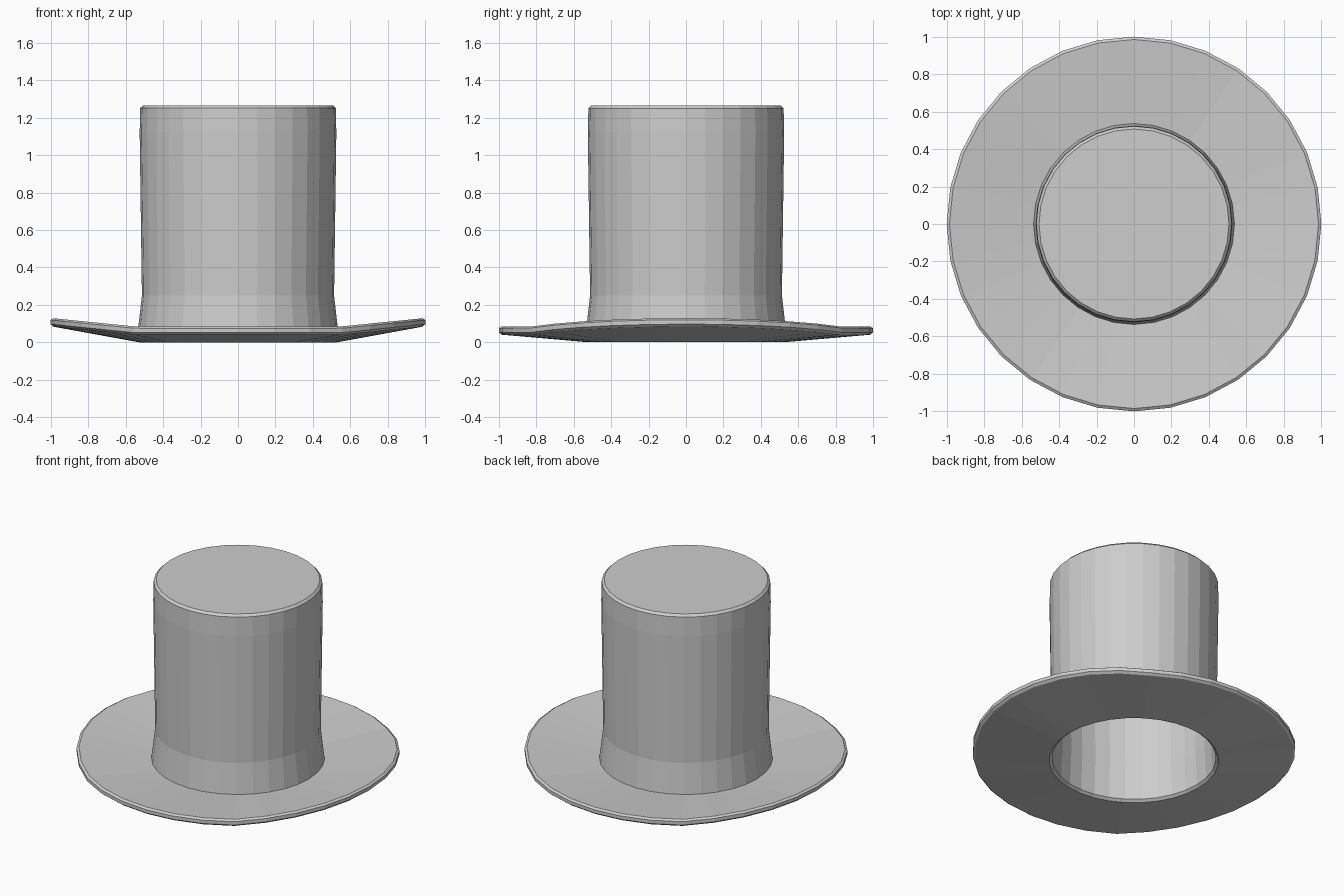
import bpy
import bmesh
from math import sin, cos, pi

SIDES = 32

if "Cube" in bpy.data.objects:
    bpy.data.objects.remove(bpy.data.objects["Cube"], do_unlink=True)

felt = bpy.data.materials.new("grey_felt")
felt.use_nodes = True
colour = (0.61, 0.61, 0.61, 1)
felt.diffuse_color = colour
felt.node_tree.nodes["Principled BSDF"].inputs["Base Color"].default_value = colour


def lathe(name, profile, closed=False, lift=lambda x: 0):
    """Turn an (r, z) profile round the z axis; r = 0 makes a flat cap."""
    bm = bmesh.new()
    rings = []
    for r, z in profile:
        ring = []
        for i in range(SIDES):
            a = 2 * pi * i / SIDES
            x, y = r * cos(a), r * sin(a)
            ring.append(bm.verts.new((x, y, z + lift(x))))
        rings.append(ring)
    pairs = list(zip(rings, rings[1:]))
    if closed:
        pairs.append((rings[-1], rings[0]))
    for low, high in pairs:
        for i in range(SIDES):
            j = (i + 1) % SIDES
            bm.faces.new((low[i], low[j], high[j], high[i]))
    if not closed:
        bm.faces.new(rings[0])
        bm.faces.new(rings[-1])
    bmesh.ops.recalc_face_normals(bm, faces=bm.faces)
    mesh = bpy.data.meshes.new(name)
    bm.to_mesh(mesh)
    bm.free()
    mesh.materials.append(felt)
    obj = bpy.data.objects.new(name, mesh)
    bpy.context.collection.objects.link(obj)
    return obj


# Hollow crown: inner ceiling, down the inner wall, up the flared outside
lathe("crown", [
    (0.49, 1.225), (0.508, 1.21), (0.508, 1.12), (0.497, 0.25), (0.508, 0.04),
    (0.537, 0.04), (0.513, 0.25), (0.525, 1.12), (0.522, 1.25), (0.507, 1.265),
])


# Brim: shallow dish whose left and right sides curl upward
def curl(x):
    return 0.1 * max(0, abs(x) - 0.55)


lathe("brim", [
    (0.508, 0.04), (0.508, 0.015), (0.525, 0), (0.985, 0.04),
    (1, 0.052), (1, 0.075), (0.985, 0.085), (0.537, 0.045),
], closed=True, lift=curl)
